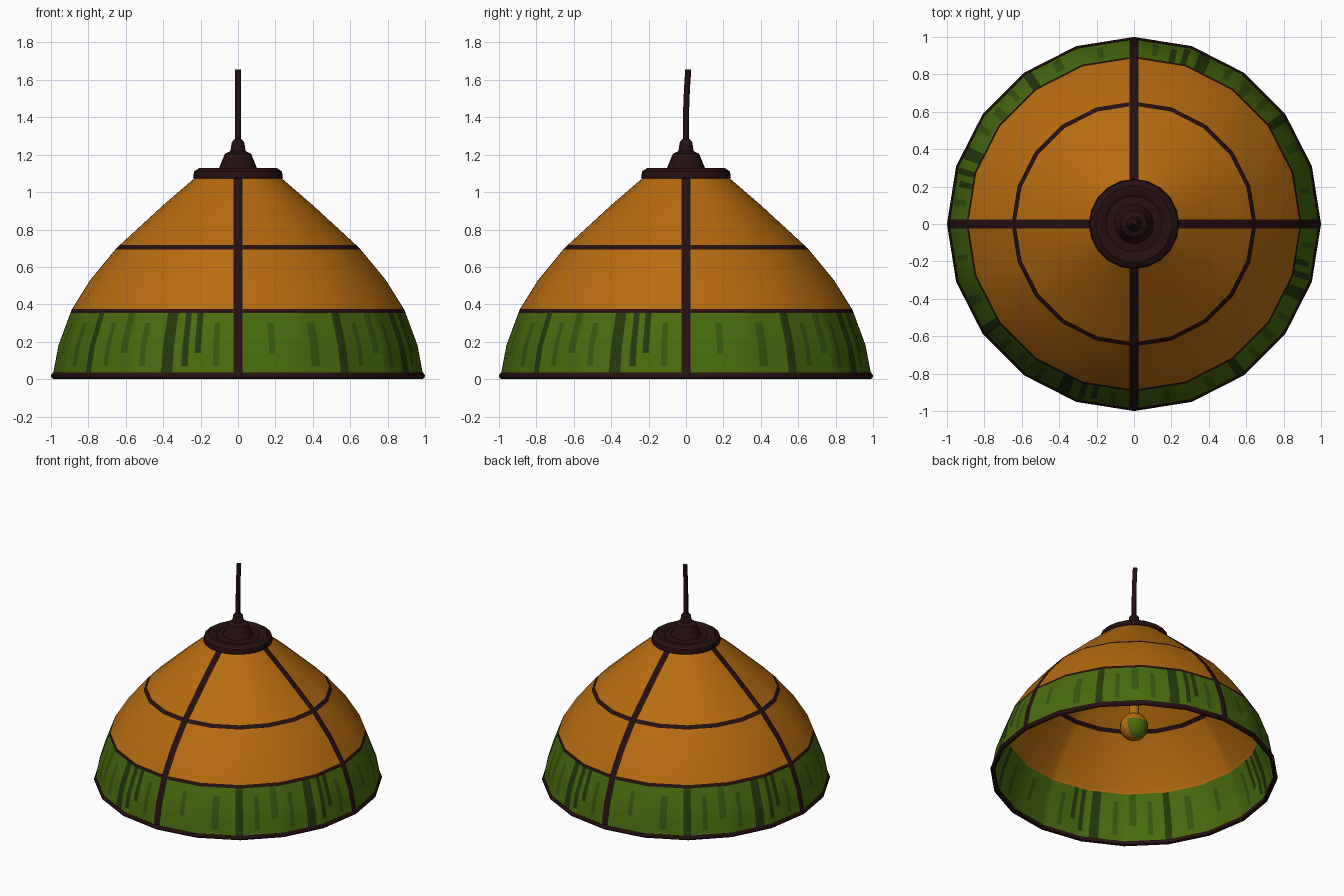
import bpy, bmesh, math
from mathutils import Vector

cube = bpy.data.objects.get("Cube")
if cube:
    bpy.data.objects.remove(cube, do_unlink=True)


def material(name, rgb):
    m = bpy.data.materials.new(name)
    m.use_nodes = True
    m.diffuse_color = (*rgb, 1)
    bsdf = next(n for n in m.node_tree.nodes if n.type == 'BSDF_PRINCIPLED')
    bsdf.inputs["Base Color"].default_value = (*rgb, 1)
    bsdf.inputs["Roughness"].default_value = 0.8
    return m


bronze = material("dark bronze", (0.019, 0.005, 0.0055))
amber = material("amber glass", (0.48, 0.15, 0.005))
green = material("green glass", (0.065, 0.15, 0.0045))
mid_green = material("mid green streak", (0.038, 0.09, 0.0045))
dark_green = material("dark green streak", (0.018, 0.04, 0.004))


def lathe(profile, sides, closed=False):
    """Revolve a (radius, height) profile around the z axis."""
    bm = bmesh.new()
    vs = [bm.verts.new((r, 0, z)) for r, z in profile]
    edges = [bm.edges.new(p) for p in zip(vs, vs[1:])]
    if closed:
        edges.append(bm.edges.new((vs[-1], vs[0])))
    bmesh.ops.spin(bm, geom=vs + edges, cent=(0, 0, 0), axis=(0, 0, 1),
                   angle=2 * math.pi, steps=sides)
    bmesh.ops.remove_doubles(bm, verts=bm.verts[:], dist=0.0005)
    bmesh.ops.recalc_face_normals(bm, faces=bm.faces[:])
    return bm


def finish(bm, name, mats, angle=35):
    me = bpy.data.meshes.new(name)
    for f in bm.faces:
        f.smooth = True
    bm.to_mesh(me)
    bm.free()
    me.set_sharp_from_angle(angle=math.radians(angle))
    for m in mats:
        me.materials.append(m)
    ob = bpy.data.objects.new(name, me)
    bpy.context.collection.objects.link(ob)
    return ob


def cut(bm, faces, point, normal):
    geom = set(faces)
    for f in faces:
        geom.update(f.verts)
        geom.update(f.edges)
    bmesh.ops.bisect_plane(bm, geom=list(geom), dist=0.0002,
                           plane_co=point, plane_no=normal)


# Glass shade: thin twenty-sided bell with an inner wall
outer = [(0.99, 0.02), (0.96, 0.18), (0.89, 0.37), (0.79, 0.53), (0.65, 0.70),
         (0.40, 0.93), (0.22, 1.085)]
inner = [(r - 0.015, z - 0.005) for r, z in reversed(outer)]
bm = lathe(outer + inner, 20, closed=True)

# Leading bands and ribs are cut into the glass
BAND, HOOP, HALF, RIB = 0.365, 0.705, 0.011, 0.025
for z in (BAND - HALF, BAND + HALF, HOOP - HALF, HOOP + HALF, 0.07, 0.14, 0.3):
    cut(bm, bm.faces[:], (0, 0, z), (0, 0, 1))
for s in (-RIB, RIB):
    cut(bm, bm.faces[:], (s, 0, 0), (1, 0, 0))
    cut(bm, bm.faces[:], (0, s, 0), (0, 1, 0))

# Streaks of the green band, repeated in each quarter:
# start and end in degrees, bottom, top, material slot
streaks = [(10, 12, 0.14, 0.3, 3), (24, 27, 0.07, 0.3, 3), (34, 37, 0.02, 0.4, 4),
           (42, 44, 0.07, 0.3, 3), (49, 52, 0.14, 0.4, 3), (57, 59, 0.07, 0.3, 3),
           (65, 69, 0.02, 0.4, 4), (72, 74, 0.07, 0.4, 4), (76, 78, 0.14, 0.4, 4),
           (82, 84, 0.07, 0.3, 3)]
for a0, a1, *_ in streaks:
    for a in (a0, a1, a0 + 90, a1 + 90):
        t = math.radians(a)
        band = [f for f in bm.faces if f.calc_center_median().z < BAND - HALF]
        cut(bm, band, (0, 0, 0), (-math.sin(t), math.cos(t), 0))


def glass_slot(f):
    c = f.calc_center_bounds()
    outside = f.normal.dot(Vector((c.x, c.y, 0))) > 0
    if abs(c.z - HOOP) < HALF:
        return 0
    if outside and (abs(c.z - BAND) < HALF or min(abs(c.x), abs(c.y)) < RIB - 0.001):
        return 0
    if c.z > BAND - HALF:
        return 1
    a = math.degrees(math.atan2(c.y, c.x)) % 90
    for a0, a1, z0, z1, slot in streaks:
        if a0 < a < a1 and z0 < c.z < z1:
            return slot
    return 2


bm.normal_update()
for f in bm.faces:
    f.material_index = glass_slot(f)
finish(bm, "glass_shade", [bronze, amber, green, mid_green, dark_green])

# Rim around the open bottom
rim = [(0.97, 0.005), (0.985, 0.0), (0.997, 0.008), (1.0, 0.02), (0.99, 0.036),
       (0.968, 0.03)]
finish(lathe(rim, 20, closed=True), "bottom_rim", [bronze], 50)

# Cap on top of the shade with its stepped finial
cap = [(0, 1.06), (0.22, 1.06), (0.24, 1.075), (0.235, 1.11), (0.205, 1.13),
       (0.165, 1.127), (0.15, 1.115), (0.105, 1.12), (0.07, 1.205), (0.04, 1.22),
       (0.034, 1.265), (0.018, 1.285), (0, 1.285)]
finish(lathe(cap, 20), "top_cap", [bronze])

# Hanging cord with a slight lean
curve = bpy.data.curves.new("hanging_cord", 'CURVE')
curve.dimensions = '3D'
curve.bevel_depth = 0.016
curve.bevel_resolution = 2
curve.use_fill_caps = True
path = [(0, 0, 1.26), (0, 0, 1.42), (0, 0.005, 1.55), (0, 0.012, 1.655)]
line = curve.splines.new('POLY')
line.points.add(len(path) - 1)
for p, co in zip(line.points, path):
    p.co = (*co, 1)
curve.materials.append(bronze)
bpy.context.collection.objects.link(bpy.data.objects.new("hanging_cord", curve))

# Bulb on its stem, with a green tint on the back underside
steps = [math.radians(d) for d in range(0, 161, 20)]
bulb = [(0.1 * math.sin(t), 0.39 - 0.1 * math.cos(t)) for t in steps]
bm = lathe(bulb + [(0.034, 0.52), (0.034, 1.065)], 16)
for f in bm.faces:
    c = f.calc_center_median()
    f.material_index = int(c.y > 0.02 and c.z < 0.41)
finish(bm, "bulb", [amber, green])
